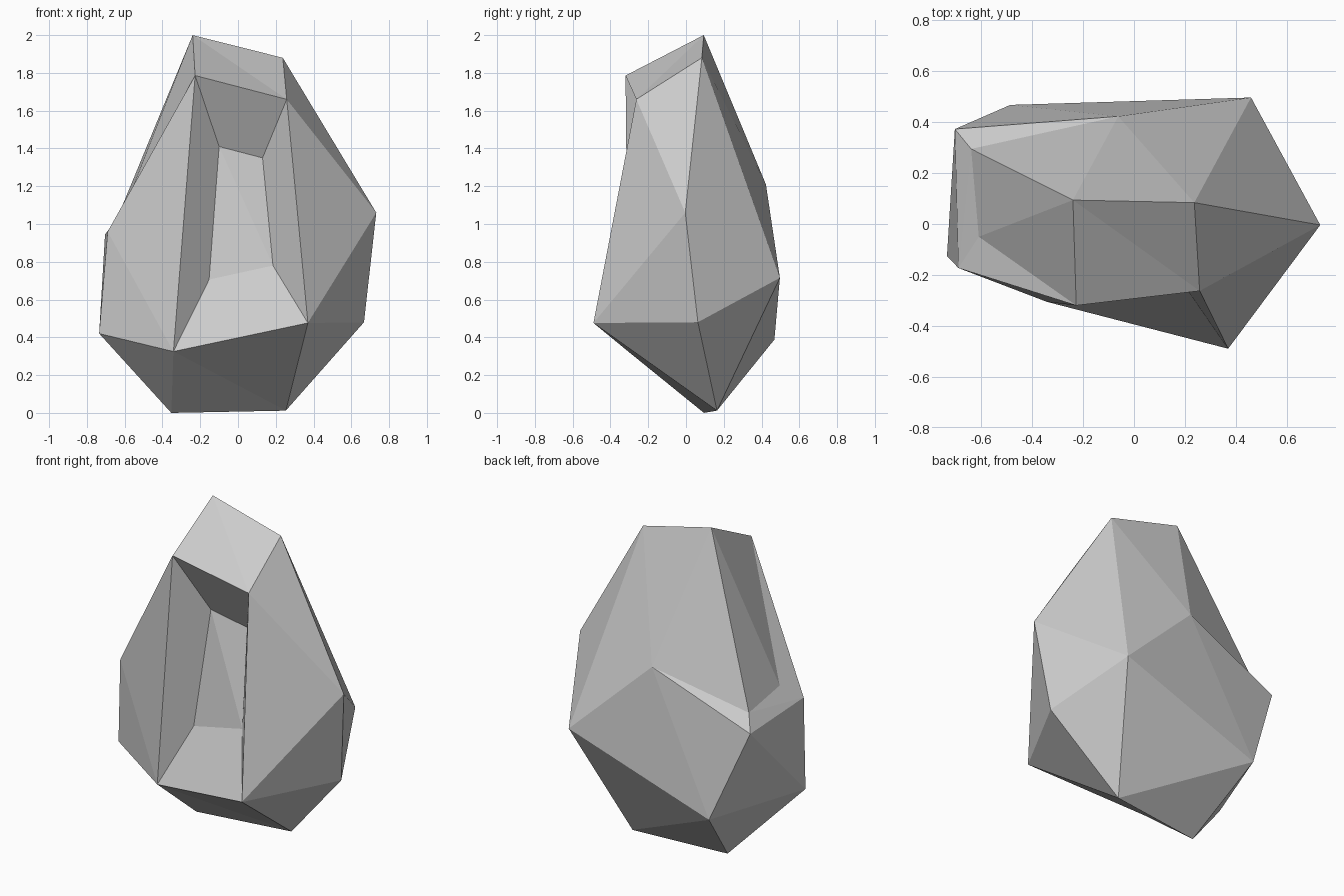
import bpy, bmesh

if "Cube" in bpy.data.objects:
    bpy.data.objects.remove(bpy.data.objects["Cube"])

# Corner points of the faceted rock, named by letter
points = {
    # crown and rim of the front hollow
    "A": (-.24, .094, 2.0), "B": (.237, .084, 1.88),
    "C": (-.227, -.32, 1.786), "D": (.258, -.263, 1.66),
    "I": (-.342, -.306, .325), "J": (.37, -.49, .476),
    # floor of the front hollow
    "E": (-.10, -.124, 1.41), "F": (.13, -.097, 1.35),
    "G": (.185, -.222, .78), "H": (-.153, -.217, .706),
    # right side and base
    "K": (.732, -.004, 1.06), "L": (.667, .063, .48),
    "M": (.253, .164, .012), "N": (-.353, .095, 0),
    # left side with its notch
    "O": (-.735, -.126, .42), "P": (-.69, -.173, .96),
    "R": (-.64, .295, 1.03), "S": (-.61, -.05, 1.06), "T": (-.704, .373, .945),
    # back
    "U": (-.062, .423, 1.21), "V": (-.486, .468, .388), "W": (.46, .497, .715),
}

bm = bmesh.new()
v = {name: bm.verts.new(co) for name, co in points.items()}


def face(names):
    bm.faces.new([v[n] for n in names])


def fan(hub, ring):
    for a, b in zip(ring, ring[1:]):
        face(hub + a + b)


# Outer facets, fanned around the main corners
fan("A", "SCDBURS")
fan("W", "BUVMLKB")
fan("P", "SCIOTRS")
fan("J", "DKLMI")
fan("V", "MNOTU")
fan("I", "MNO")
face("BKD")
face("RTU")

# Front hollow: walls between rim and floor, then the floor
rim, floor = "CDJI", "EFGH"
for i in range(4):
    j = (i + 1) % 4
    face(rim[i] + rim[j] + floor[j] + floor[i])
fan("E", "FGH")

bmesh.ops.recalc_face_normals(bm, faces=bm.faces)
mesh = bpy.data.meshes.new("hollowed_rock")
bm.to_mesh(mesh)
bm.free()
bpy.context.collection.objects.link(bpy.data.objects.new("hollowed_rock", mesh))
